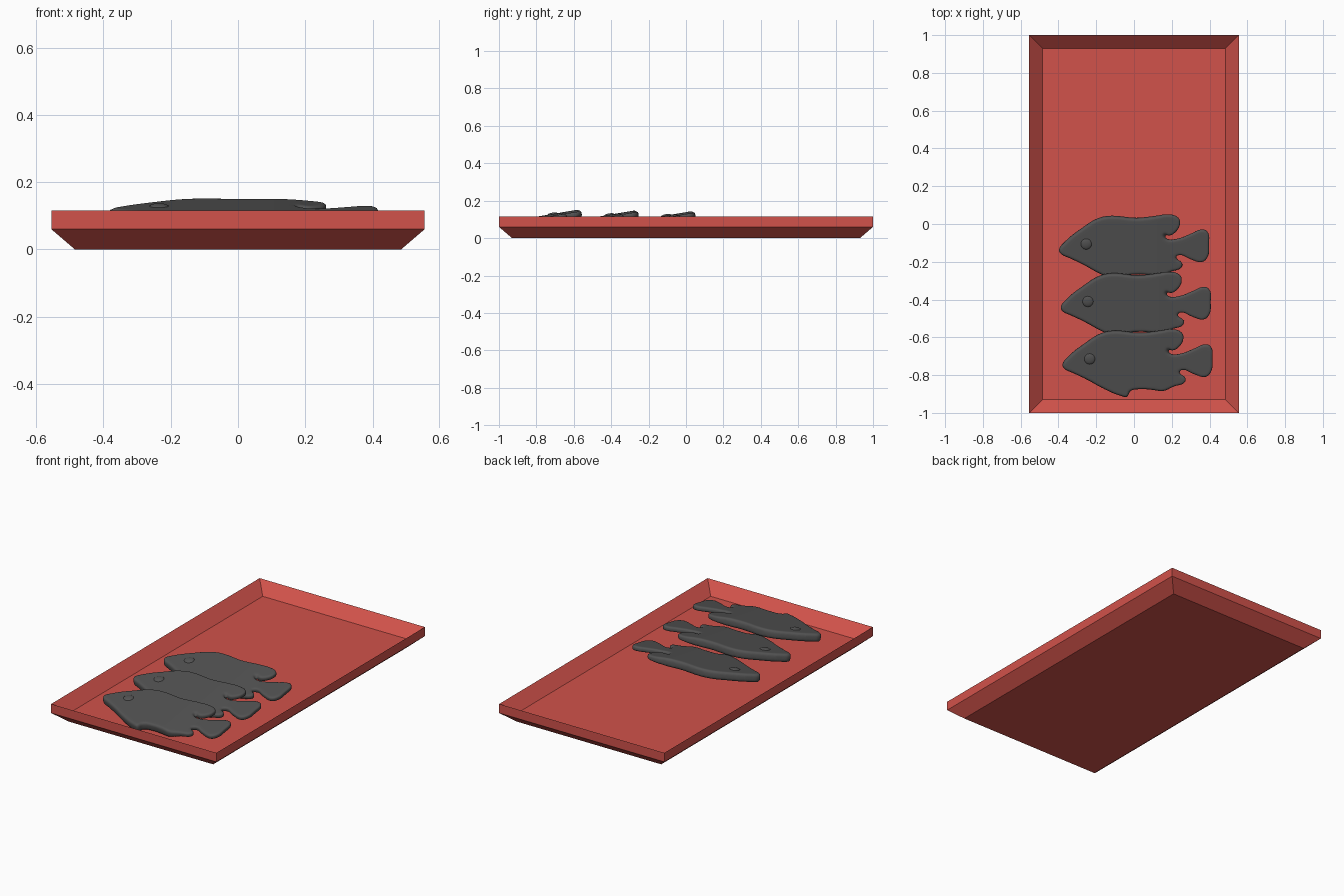
import bpy, bmesh, math
from mathutils import Vector

if "Cube" in bpy.data.objects:
    bpy.data.objects.remove(bpy.data.objects["Cube"])


def material(name, rgb):
    m = bpy.data.materials.new(name)
    m.diffuse_color = (*rgb, 1)
    m.use_nodes = True
    m.node_tree.nodes["Principled BSDF"].inputs["Base Color"].default_value = m.diffuse_color
    return m


RED = material("tray red", (0.64, 0.085, 0.07))
GREY = material("fish grey", (0.085, 0.085, 0.085))


def activate(ob):
    bpy.ops.object.select_all(action='DESELECT')
    ob.select_set(True)
    bpy.context.view_layer.objects.active = ob


# Tray: stacked rectangles, up the outside and down to the inner floor
bm = bmesh.new()
loops = []
for hx, hy, z in [(0.485, 0.93, 0), (0.555, 1, 0.06), (0.555, 1, 0.115), (0.485, 0.93, 0.05)]:
    loops.append([bm.verts.new((sx * hx, sy * hy, z))
                  for sx, sy in [(-1, -1), (1, -1), (1, 1), (-1, 1)]])
for a, b in zip(loops, loops[1:]):
    for i in range(4):
        j = (i + 1) % 4
        bm.faces.new((a[i], a[j], b[j], b[i]))
bm.faces.new(loops[0][::-1])
bm.faces.new(loops[-1])
bmesh.ops.recalc_face_normals(bm, faces=bm.faces)
me = bpy.data.meshes.new("tray")
bm.to_mesh(me)
bm.free()
me.materials.append(RED)
bpy.context.collection.objects.link(bpy.data.objects.new("tray", me))

# Fish silhouette: back, dorsal fin, tail, rear fin, belly, belly fin
OUTLINE = [(-.379, -.745), (-.352, -.706), (-.262, -.632), (-.167, -.574), (-.10, -.563),
           (.03, -.574), (.135, -.563), (.2, -.555), (.25, -.57), (.262, -.6), (.235, -.652),
           (.2, -.668), (.178, -.66), (.19, -.685), (.25, -.685), (.32, -.658), (.375, -.636),
           (.405, -.645), (.415, -.717), (.407, -.785), (.378, -.81), (.32, -.796),
           (.25, -.773), (.24, -.787), (.272, -.815), (.27, -.838), (.214, -.86), (.15, -.886),
           (.108, -.88), (.03, -.875), (-.02, -.886), (-.036, -.916), (-.066, -.912),
           (-.156, -.875), (-.262, -.817), (-.33, -.785), (-.37, -.765)]
Y0 = -0.74

# Rounded slab from the silhouette
cu = bpy.data.curves.new("fish_body", 'CURVE')
cu.dimensions = '2D'
cu.fill_mode = 'BOTH'
cu.extrude, cu.bevel_depth, cu.offset, cu.bevel_resolution = 0.010, 0.012, -0.012, 3
sp = cu.splines.new('BEZIER')
sp.bezier_points.add(len(OUTLINE) - 1)
sp.use_cyclic_u = True
sp.resolution_u = 4
for p, (x, y) in zip(sp.bezier_points, OUTLINE):
    p.co = (x, y - Y0, 0)
    p.handle_left_type = p.handle_right_type = 'AUTO'
body = bpy.data.objects.new("fish_body", cu)
bpy.context.collection.objects.link(body)
activate(body)
bpy.ops.object.convert(target='MESH')
body = bpy.context.object
body.modifiers.new("weld", 'WELD').merge_threshold = 0.0005
rm = body.modifiers.new("remesh", 'REMESH')
rm.mode = 'VOXEL'
rm.voxel_size = 0.007
sm = body.modifiers.new("smooth", 'SMOOTH')
sm.factor, sm.iterations = 0.5, 2
bpy.ops.object.convert(target='MESH')
body = bpy.context.object

# Thinner tail, slightly fuller body
for v in body.data.vertices:
    t = min(max((v.co.x - 0.1) / 0.15, 0), 1)
    v.co.z *= 1.1 - 0.45 * t * t * (3 - 2 * t)
body.data.materials.clear()
body.data.materials.append(GREY)
bpy.ops.object.shade_smooth()

# Eyes: flattened domes on both sides
bm = bmesh.new()
for s in (-1, 1):
    g = bmesh.ops.create_uvsphere(bm, u_segments=20, v_segments=10, radius=0.03)
    for v in g["verts"]:
        v.co = Vector((v.co.x - 0.235, v.co.y + 0.03, v.co.z * 0.35 + s * 0.021))
eye_mesh = bpy.data.meshes.new("fish_eyes")
bm.to_mesh(eye_mesh)
bm.free()
eye_mesh.materials.append(GREY)
for p in eye_mesh.polygons:
    p.use_smooth = True

# Three fish leaning in a row
for i in range(3):
    for name, mesh in (("fish_body", body.data), ("fish_eyes", eye_mesh)):
        ob = body if i == 0 and name == "fish_body" else bpy.data.objects.new(name, mesh)
        ob.name = f"{name}_{i + 1}"
        if ob.name not in bpy.context.collection.objects:
            bpy.context.collection.objects.link(ob)
        ob.location = (-0.009 * i, Y0 + 0.304 * i, 0.1 - 0.004 * i)
        ob.rotation_euler = (math.atan(0.17), 0, 0)
